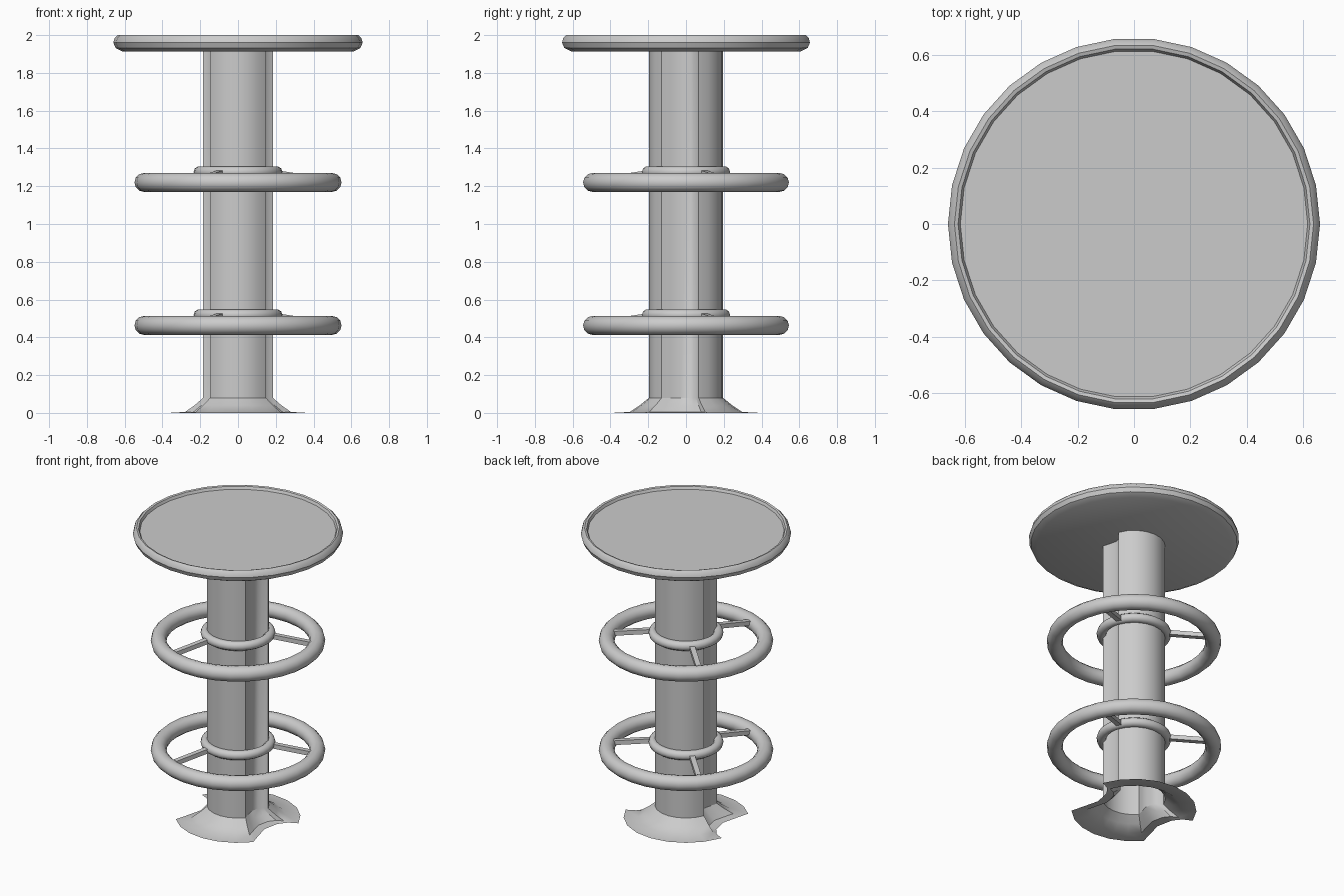
import bpy, bmesh, math
from mathutils import Vector, Matrix

if "Cube" in bpy.data.objects:
    bpy.data.objects.remove(bpy.data.objects["Cube"])


def finish(bm, name, angle=35, recalc=True):
    if recalc:
        bmesh.ops.recalc_face_normals(bm, faces=bm.faces)
    me = bpy.data.meshes.new(name)
    bm.to_mesh(me)
    bm.free()
    ob = bpy.data.objects.new(name, me)
    bpy.context.collection.objects.link(ob)
    bpy.ops.object.select_all(action='DESELECT')
    ob.select_set(True)
    bpy.context.view_layer.objects.active = ob
    bpy.ops.object.shade_smooth_by_angle(angle=math.radians(angle))
    return ob


def bridge(bm, a, b):
    n = len(a)
    for i in range(n):
        bm.faces.new((a[i], a[(i + 1) % n], b[(i + 1) % n], b[i]))


def lathe(name, profile, n, closed=False, angle=35):
    """Revolve an (r, z) profile; open profiles are capped at both ends."""
    bm = bmesh.new()
    rings = [[bm.verts.new((r * math.cos(math.tau * i / n), r * math.sin(math.tau * i / n), z))
              for i in range(n)] for r, z in profile]
    for a, b in zip(rings, rings[1:]):
        bridge(bm, a, b)
    if closed:
        bridge(bm, rings[-1], rings[0])
    else:
        bm.faces.new(rings[0])
        bm.faces.new(rings[-1])
    return finish(bm, name, angle)


def torus(name, major, minor, z, n, m):
    prof = [(major + minor * math.cos(math.tau * i / m), z + minor * math.sin(math.tau * i / m))
            for i in range(m)]
    return lathe(name, prof, n, closed=True, angle=60)


def strut(name, deg, p, q, w, h):
    """Square bar from (r, z) p to q, pointing outwards at an angle."""
    bm = bmesh.new()
    ends = []
    for r, z in (p, q):
        ends.append([bm.verts.new((r, s * w / 2, z + t * h / 2))
                     for s, t in ((-1, -1), (1, -1), (1, 1), (-1, 1))])
    bridge(bm, *ends)
    for e in ends:
        bm.faces.new(e)
    bmesh.ops.rotate(bm, verts=bm.verts, matrix=Matrix.Rotation(math.radians(deg), 3, 'Z'))
    return finish(bm, name)


# Column cross-section: front and back arcs with a channel on each side
R = 0.196


def arc(a0, a1, n):
    return [(R * math.cos(math.radians(a0 + (a1 - a0) * i / n)),
             R * math.sin(math.radians(a0 + (a1 - a0) * i / n))) for i in range(n + 1)]


channel = [(0.136, -0.085), (0.122, -0.03), (0.133, 0.025), (0.155, 0.053)]
section = (arc(20, 160, 8) + [(-x, y) for x, y in reversed(channel)]
           + arc(221, 319, 6) + channel)

# Column with flared foot, open underneath
bm = bmesh.new()
rings = [[bm.verts.new((x * s, y * s, z)) for x, y in section]
         for s, z in ((2.0, 0), (1.52, 0.005), (1.25, 0.04), (1, 0.08), (1, 1.94))]
for a, b in zip(rings, rings[1:]):
    bridge(bm, a, b)
finish(bm, "column", 32, recalc=False)

# Seat with raised rim and recessed top
lathe("seat", [(0.61, 1.913), (0.648, 1.932), (0.66, 1.96), (0.653, 1.985), (0.637, 2.0),
               (0.624, 1.996), (0.616, 1.978)], 30)

# Two foot rings, each with a hub collar and three struts
for label, z in (("lower", 0.463), ("upper", 1.22)):
    torus(label + "_foot_ring", 0.498, 0.05, z, 30, 12)
    torus(label + "_hub_collar", 0.204, 0.031, z + 0.055, 30, 10)
    for i, deg in enumerate((25, 135, 245)):
        strut(f"{label}_strut_{i + 1}", deg, (0.17, z + 0.056), (0.49, z + 0.012), 0.034, 0.03)
